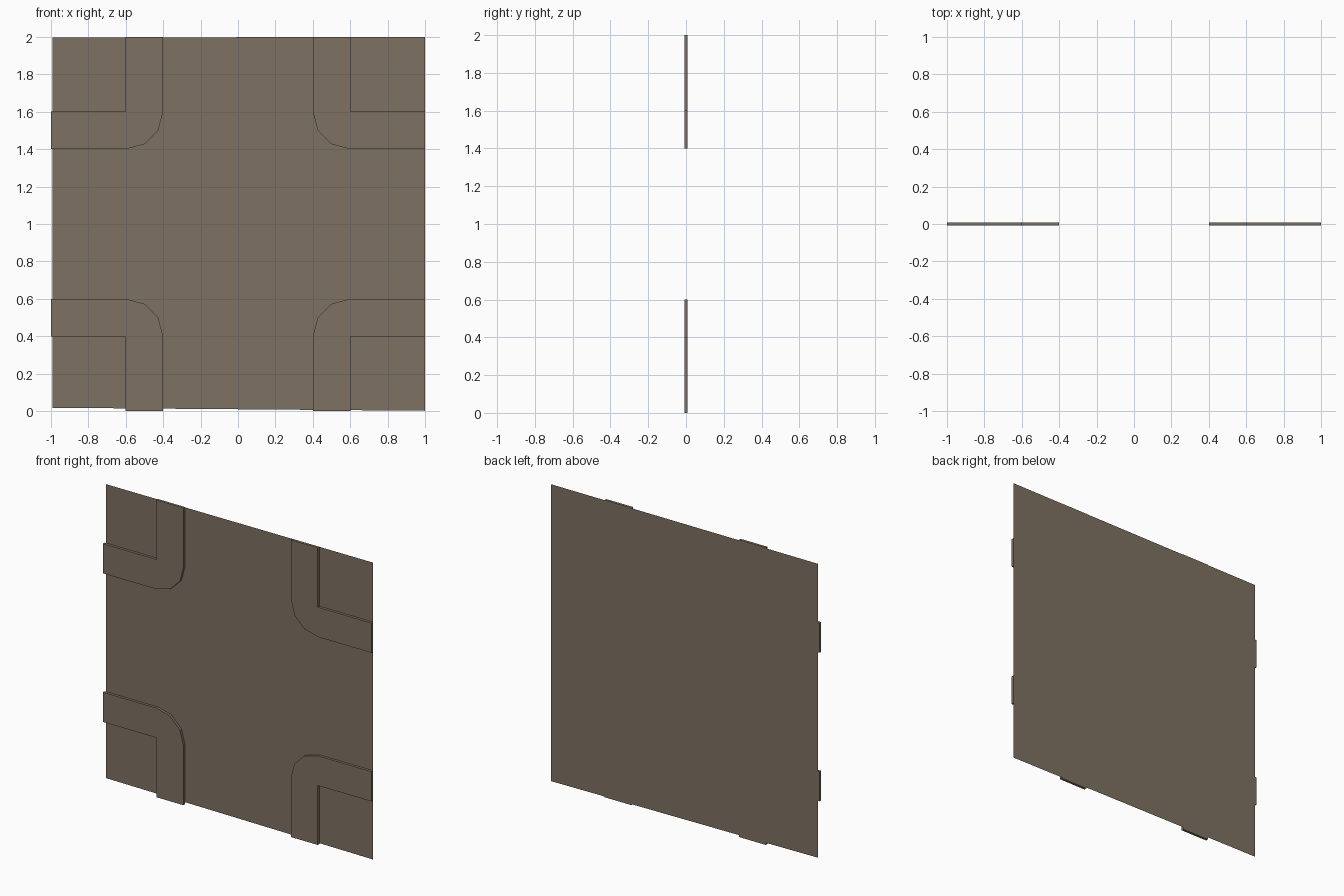
import bpy, bmesh, math

if "Cube" in bpy.data.objects:
    bpy.data.objects.remove(bpy.data.objects["Cube"])

T = 0.009  # half thickness of the trim

mat = bpy.data.materials.new("taupe_plaster")
mat.diffuse_color = (0.21, 0.166, 0.123, 1.0)
mat.use_nodes = True
mat.node_tree.nodes["Principled BSDF"].inputs["Base Color"].default_value = mat.diffuse_color


def finish(bm, name):
    me = bpy.data.meshes.new(name)
    bm.to_mesh(me)
    bm.free()
    me.materials.append(mat)
    ob = bpy.data.objects.new(name, me)
    bpy.context.collection.objects.link(ob)
    return ob


def corner_trim(name, sx, sz):
    # L-shaped band with a three-sided rounded outer bend
    pts = [(1, 0.6), (0.6, 0.6), (0.6, 1), (0.4, 1)]
    for i in range(4):
        a = math.pi + i * math.pi / 6
        pts.append((0.6 + 0.2 * math.cos(a), 0.6 + 0.2 * math.sin(a)))
    pts.append((1, 0.4))
    bm = bmesh.new()
    face = bm.faces.new([bm.verts.new((sx * x, -T, 1 + sz * z)) for x, z in pts])
    ext = bmesh.ops.extrude_face_region(bm, geom=[face], use_keep_orig=True)
    verts = [v for v in ext["geom"] if isinstance(v, bmesh.types.BMVert)]
    bmesh.ops.translate(bm, verts=verts, vec=(0, 2 * T - 0.0005, 0))
    bmesh.ops.recalc_face_normals(bm, faces=bm.faces)
    return finish(bm, name)


# Raised corner bands on the front
for v, sz in (("upper", 1), ("lower", -1)):
    for h, sx in (("left", -1), ("right", 1)):
        corner_trim(f"{v}_{h}_trim", sx, sz)

# Thin wall sheet flush with the back, slightly out of square at lower left
bm = bmesh.new()
bm.faces.new([bm.verts.new((x, T, z)) for x, z in
              ((-0.99, 0.018), (1, 0.002), (1, 2), (-0.99, 1.996))])
finish(bm, "wall_sheet")
